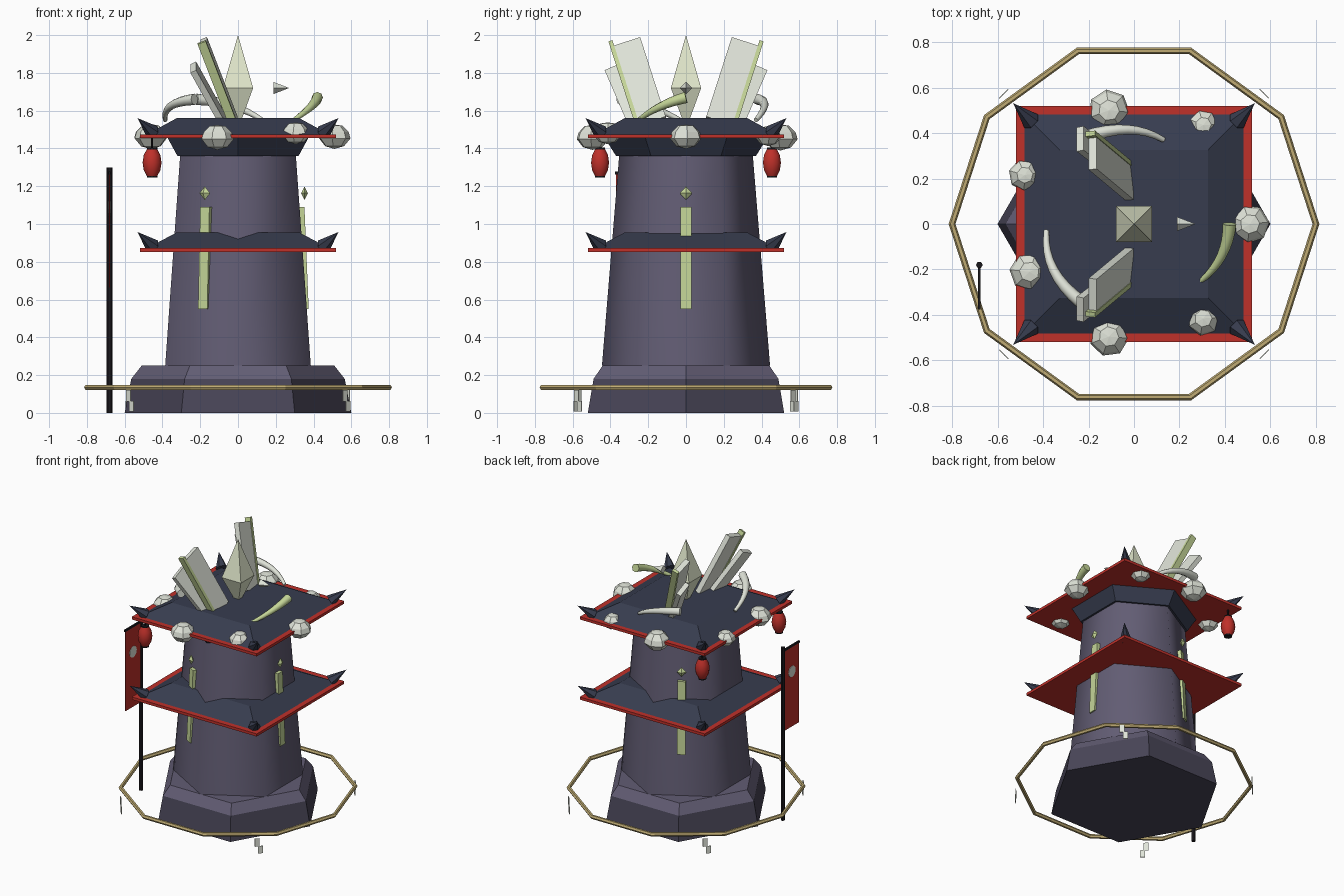
import bpy, bmesh, math
from mathutils import Vector, Matrix

if "Cube" in bpy.data.objects:
    bpy.data.objects.remove(bpy.data.objects["Cube"])

def mat(name, r, g, b):
    m = bpy.data.materials.new(name)
    m.diffuse_color = [(c / 255) ** 2.2 for c in (r, g, b)] + [1]
    m.use_nodes = True
    m.node_tree.nodes["Principled BSDF"].inputs["Base Color"].default_value = m.diffuse_color
    return m

STONE = mat("stone", 98, 93, 115)
DARK = mat("dark_stone", 74, 71, 88)
SLATE = mat("slate", 58, 63, 80)
RED = mat("red", 190, 52, 46)
BLACK = mat("black", 32, 30, 34)
GOLD = mat("gold", 190, 170, 115)
BONE = mat("bone", 222, 226, 215)
GREEN = mat("pale_green", 195, 212, 150)
ICE = mat("crystal", 222, 228, 200)

def add(name, verts, faces, m):
    me = bpy.data.meshes.new(name)
    me.from_pydata([tuple(v) for v in verts], [], faces)
    bm = bmesh.new()
    bm.from_mesh(me)
    bmesh.ops.remove_doubles(bm, verts=bm.verts, dist=1e-5)
    bmesh.ops.recalc_face_normals(bm, faces=bm.faces)
    bm.to_mesh(me)
    bm.free()
    me.materials.append(m)
    ob = bpy.data.objects.new(name, me)
    bpy.context.collection.objects.link(ob)
    return ob

def loft(name, n, profile, m, phase=0, mtx=Matrix()):
    """Stack of n-sided rings (radius, z), capped at both ends."""
    verts = [mtx @ Vector((r * math.cos(phase + math.tau * i / n),
                           r * math.sin(phase + math.tau * i / n), z))
             for r, z in profile for i in range(n)]
    faces = [(k * n + i, k * n + (i + 1) % n, (k + 1) * n + (i + 1) % n, (k + 1) * n + i)
             for k in range(len(profile) - 1) for i in range(n)]
    if profile[0][0] > 0:
        faces.append(tuple(range(n)))
    if profile[-1][0] > 0:
        faces.append(tuple(range(len(verts) - n, len(verts))))
    return add(name, verts, faces, m)

def box(name, size, m, mtx):
    verts = [mtx @ Vector((x * size[0] / 2, y * size[1] / 2, z * size[2] / 2))
             for x in (-1, 1) for y in (-1, 1) for z in (-1, 1)]
    faces = [(0, 1, 3, 2), (4, 6, 7, 5), (0, 4, 5, 1), (2, 3, 7, 6), (0, 2, 6, 4), (1, 5, 7, 3)]
    return add(name, verts, faces, m)

def aim(p, d):
    return Matrix.Translation(p) @ Vector(d).to_track_quat('Z', 'Y').to_matrix().to_4x4()

def smooth(ob, deg):
    bpy.context.view_layer.objects.active = ob
    bpy.ops.object.select_all(action='DESELECT')
    ob.select_set(True)
    bpy.ops.object.shade_smooth_by_angle(angle=math.radians(deg))

T = Matrix.Translation
R = Matrix.Rotation
Q = math.pi / 4
S2 = math.sqrt(2)

# Hexagonal plinth, tapered body and flared collar
loft("plinth", 6, [(.6, 0), (.565, .18)], DARK)
loft("plinth_bevel", 6, [(.565, .18), (.51, .25)], STONE)
smooth(loft("tower_body", 6, [(.445, .25), (.354, 1.36), (.345, 1.45)], STONE, math.pi / 6), 65)
loft("collar", 6, [(.37, 1.36), (.43, 1.455)], SLATE, math.pi / 6)

# Two square roofs with red eaves and corner spikes
for label, z, h in (("lower", .852, .955), ("upper", 1.455, 1.56)):
    loft(label + "_eave", 4, [(.52 * S2, z), (.52 * S2, z + .02)], RED, Q)
    loft(label + "_roof", 4, [(.485 * S2, z + .018), (.325 * S2, h)], SLATE, Q)
    for sx in (-1, 1):
        for sy in (-1, 1):
            loft(label + "_spike", 6, [(.042, 0), (0, .135)], SLATE, 0,
                 aim((sx * .452, sy * .452, z + .03), (sx, sy, .95)))

# Window strips with a diamond above, on every second face
for k in range(3):
    turn = R(k * math.tau / 3, 4, 'Z')
    box("window_strip", (.04, .056, .54), GREEN,
        turn @ T((.343, 0, .82)) @ R(math.radians(-2.4), 4, 'Y'))
    loft("window_diamond", 4, [(0, -.036), (.033, 0), (0, .036)], GREEN, 0,
         turn @ T((.352, 0, 1.163)) @ Matrix.Diagonal((.55, 1, 1, 1)))

# Faceted boulders around the upper eave
for x, y, z, r in ((-.11, .5, 1.458, .092), (-.48, .215, 1.465, .072), (-.46, -.21, 1.462, .088),
                   (-.11, -.495, 1.458, .088), (.305, -.415, 1.48, .077),
                   (.51, 0, 1.462, .086), (.305, .435, 1.465, .07)):
    loft("boulder", 7, [(0, -.75 * r), (.6 * r, -.58 * r), (r, -.1 * r), (.88 * r, .3 * r),
                        (.5 * r, .68 * r), (0, .75 * r)], BONE, x * 9, T((x, y, z)))

# Central crystal and small side cone
loft("crystal", 4, [(.02, 1.54), (.08 * S2, 1.72), (0, 2)], ICE, Q)
loft("side_cone", 4, [(.032, 0), (0, .083)], BONE, 0, aim((.188, 0, 1.72), (1, 0, 0)))

# Leaning slabs, mirrored front to back
def slab(name, a, b, w, t, m, off=0, extra=0):
    a, b = Vector(a), Vector(b)
    d = (b - a).normalized()
    wy = d.cross(Vector((1, 0, 0))).normalized()
    if wy.y * a.y < 0:
        wy = -wy
    tx = wy.cross(d)
    rot = Matrix((tx, wy, d)).transposed().to_4x4()
    box(name, (t, w, (b - a).length + extra), m, T((a + b) / 2 + wy * off + d * extra / 2) @ rot)

for s in (-1, 1):
    a, b = (-.02, s * .178, 1.54), (-.182, s * .313, 1.96)
    slab("large_slab", a, b, .152, .038, BONE)
    slab("slab_edge", a, b, .022, .046, GREEN, .08, .03)
    slab("small_slab", (-.075, s * .25, 1.54), (-.237, s * .375, 1.83), .115, .034, BONE)

# Curved tapering horns
def horn(name, p0, p1, p2, m):
    p0, p1, p2 = map(Vector, (p0, p1, p2))
    c = 2 * p1 - (p0 + p2) / 2
    n, k = 8, 9
    verts = []
    for j in range(k):
        t = j / (k - 1)
        p = p0 * (1 - t) ** 2 + c * 2 * t * (1 - t) + p2 * t * t
        f = aim(p, (c - p0) * (1 - t) + (p2 - c) * t)
        r = .03 - .018 * t
        verts += [f @ Vector((r * math.cos(math.tau * i / n), r * math.sin(math.tau * i / n), 0))
                  for i in range(n)]
    faces = [(j * n + i, j * n + (i + 1) % n, (j + 1) * n + (i + 1) % n, (j + 1) * n + i)
             for j in range(k - 1) for i in range(n)]
    faces += [tuple(range(n)), tuple(range(n * (k - 1), n * k))]
    smooth(add(name, verts, faces, m), 50)

horn("horn_back", (-.22, .38, 1.66), (-.03, .415, 1.625), (.13, .37, 1.55), BONE)
horn("horn_left", (-.23, -.345, 1.66), (-.355, -.2, 1.625), (-.385, -.03, 1.55), BONE)
horn("horn_right", (.42, 0, 1.67), (.385, -.14, 1.62), (.295, -.25, 1.55), GREEN)

# Hanging lanterns on the left corners
for s in (-1, 1):
    at = T((-.455, s * .455, 0))
    smooth(loft("lantern", 10, [(.028, 1.255), (.044, 1.285), (.05, 1.325), (.044, 1.365), (.028, 1.395)],
                RED, 0, at), 40)
    for z in (1.245, 1.39):
        loft("lantern_cap", 10, [(.028, z), (.028, z + .014)], BLACK, 0, at)
    loft("lantern_cord", 6, [(.006, 1.4), (.006, 1.46)], BLACK, 0, at)

# Banner on a pole
loft("banner_pole", 6, [(.015, 0), (.015, 1.3)], BLACK, 0, T((-.68, -.18, 0)))
box("banner_crossbar", (.012, .2, .014), BLACK, T((-.68, -.275, 1.27)))
box("banner", (.006, .175, .6), RED, T((-.68, -.282, .965)))
loft("banner_disc", 12, [(.042, -.006), (.042, .006)], BONE, 0, aim((-.68, -.282, 1.08), (1, 0, 0)))

# Ten-sided rope ring with zigzag paper strips
bpy.ops.mesh.primitive_torus_add(major_segments=10, minor_segments=6, major_radius=.8,
                                 minor_radius=.015, location=(0, 0, .135))
ring = bpy.context.object
ring.name = "rope_ring"
ring.data.materials.append(GOLD)
for k in range(4):
    f = R(Q + k * math.pi / 2, 4, 'Z')
    box("paper_upper", (.004, .034, .06), BONE, f @ T((.81, -.01, .09)))
    box("paper_lower", (.004, .034, .055), BONE, f @ T((.81, .012, .035)))
